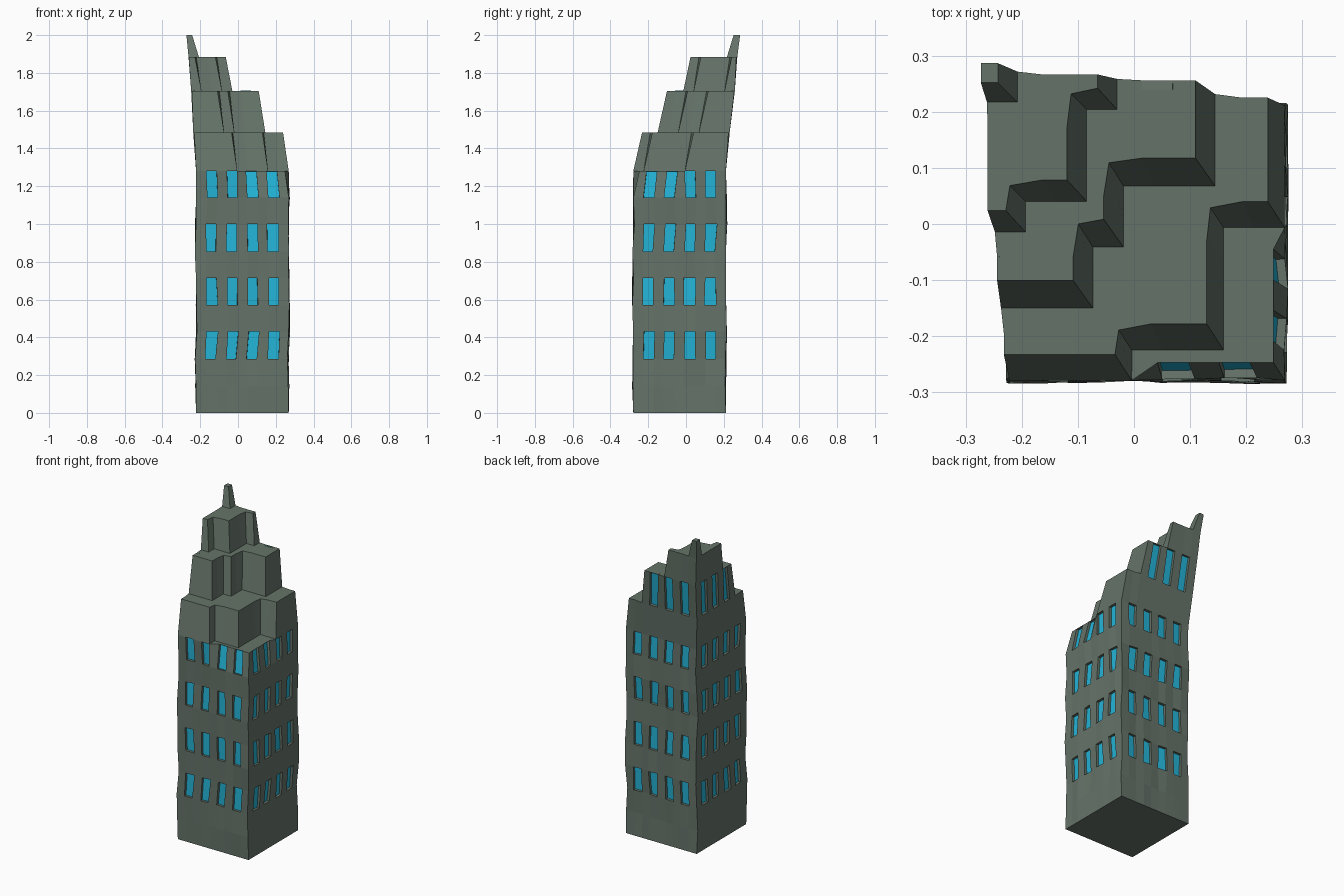
import bpy, bmesh, random
from mathutils import Vector

if "Cube" in bpy.data.objects:
    bpy.data.objects.remove(bpy.data.objects["Cube"])

random.seed(4)


def material(name, rgb):
    m = bpy.data.materials.new(name)
    m.diffuse_color = (*rgb, 1)
    m.use_nodes = True
    m.node_tree.nodes["Principled BSDF"].inputs["Base Color"].default_value = m.diffuse_color
    return m


wall = material("grey green stone", (0.130, 0.172, 0.140))
glass = material("window blue", (0.017, 0.455, 0.680))

# Nine by nine cells in plan, thirteen storeys
N, STEP, X0, Y0 = 9, 0.0545, -0.222, -0.279
LEVELS = [0, .1425, .285, .43, .57, .715, .855, 1.0, 1.14, 1.28, 1.485, 1.705, 1.885, 2.0]
BASE = 9

# Broken upper storeys: {storey: [(first row, columns kept from the left)]}
STEPS = {9: [(0, 4), (1, 7), (5, 9)],
         10: [(0, 0), (2, 3), (4, 4), (6, 7)],
         11: [(0, 0), (4, 1), (5, 3), (8, 4)],
         12: [(0, 0), (8, 1)]}

# Lean toward the back left corner at each level, and lean plus inset of broken rims
LEAN = {10: (-.015, .02), 11: (-.026, .047), 12: (-.04, .06)}
RIM = {9: (-.008, .016, .012, .016), 10: (-.02, .03, .01, .0165),
       11: (-.036, .057, .014, .0125), 12: (-.05, .07, .011, .015),
       13: (-.063, .085, .012, .01)}


def solid(i, j, k):
    if not (0 <= i < N and 0 <= j < N and 0 <= k < len(LEVELS) - 1):
        return False
    if k < BASE:
        return True
    limit = 0
    for row, columns in STEPS[k]:
        if j >= row:
            limit = columns
    return i < limit


wobble = [(random.uniform(-.004, .004), random.uniform(-.004, .004)) for _ in LEVELS]


def position(i, j, k):
    p = Vector((X0 + i * STEP, Y0 + j * STEP, LEVELS[k]))
    around = [(a, b) for a in (-1, 0) for b in (-1, 0)]
    below = [c for c in around if solid(i + c[0], j + c[1], k - 1)]
    above = [c for c in around if solid(i + c[0], j + c[1], k)]
    if k in RIM and len(below) < 4 and not above:
        lx, ly, sx, sy = RIM[k]
        # move the rim toward the stone that supports it
        cx = sum(c[0] + .5 for c in below) / len(below) * 2
        cy = sum(c[1] + .5 for c in below) / len(below) * 2
        p.x += lx + cx * sx
        p.y += ly + cy * sy
    elif k in LEAN:
        p.x += LEAN[k][0]
        p.y += LEAN[k][1]
    if 0 < k < BASE:
        p.x += wobble[k][0] + random.uniform(-.004, .004)
        p.y += wobble[k][1] + random.uniform(-.004, .004)
    return p


bm = bmesh.new()
verts = {}


def vert(key):
    if key not in verts:
        verts[key] = bm.verts.new(position(*key))
    return verts[key]


# Cell sides: outward direction and its corner offsets
SIDES = {(1, 0, 0): [(1, 0, 0), (1, 1, 0), (1, 1, 1), (1, 0, 1)],
         (-1, 0, 0): [(0, 1, 0), (0, 0, 0), (0, 0, 1), (0, 1, 1)],
         (0, 1, 0): [(1, 1, 0), (0, 1, 0), (0, 1, 1), (1, 1, 1)],
         (0, -1, 0): [(0, 0, 0), (1, 0, 0), (1, 0, 1), (0, 0, 1)],
         (0, 0, 1): [(0, 0, 1), (1, 0, 1), (1, 1, 1), (0, 1, 1)],
         (0, 0, -1): [(0, 1, 0), (1, 1, 0), (1, 0, 0), (0, 0, 0)]}

# Exposed stone faces; every second cell of every second storey is a window
windows = []
for k in range(len(LEVELS) - 1):
    for j in range(N):
        for i in range(N):
            if not solid(i, j, k):
                continue
            for (dx, dy, dz), corners in SIDES.items():
                ni, nj = i + dx, j + dy
                if solid(ni, nj, k + dz):
                    continue
                face = bm.faces.new([vert((i + a, j + b, k + c)) for a, b, c in corners])
                outer = not (0 <= ni < N and 0 <= nj < N)
                column = j if dx else i
                if outer and dz == 0 and k >= 2 and k % 2 == 0 and column % 2 == 1:
                    windows.append(face)

# Recessed window panes
bm.normal_update()
panes = bmesh.ops.extrude_discrete_faces(bm, faces=windows)["faces"]
bm.normal_update()
for pane in panes:
    pane.material_index = 1
    shift = pane.normal * -0.016
    for v in pane.verts:
        v.co += shift

mesh = bpy.data.meshes.new("ruined_tower")
bm.to_mesh(mesh)
bm.free()
mesh.materials.append(wall)
mesh.materials.append(glass)
tower = bpy.data.objects.new("ruined_tower", mesh)
bpy.context.collection.objects.link(tower)
